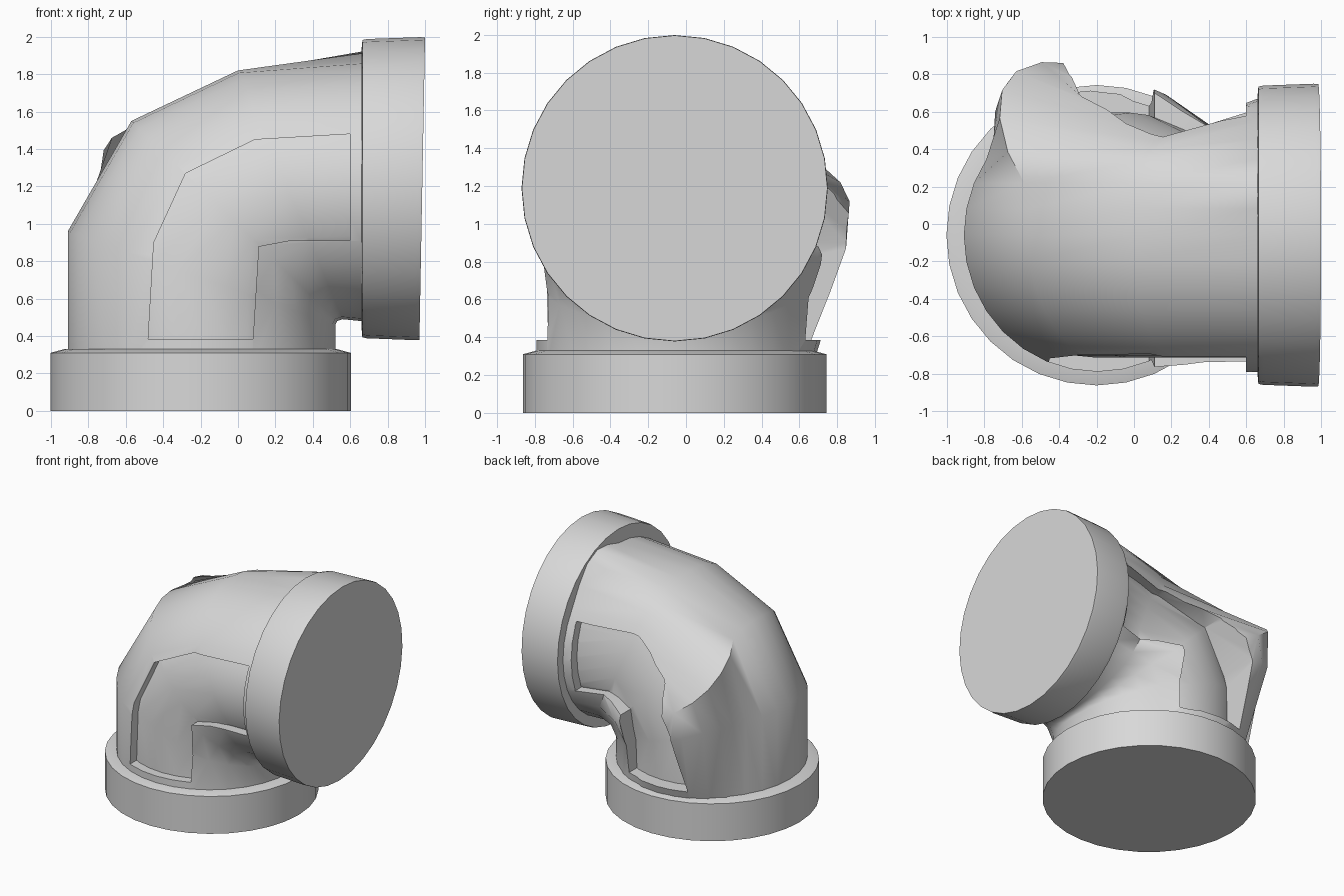
import bpy, bmesh, math
from mathutils import Vector, Matrix

cube = bpy.data.objects.get("Cube")
if cube:
    bpy.data.objects.remove(cube, do_unlink=True)

SIDES = 32
MID_Y = -0.06

grey = bpy.data.materials.new("light_grey")
grey.use_nodes = True
grey.diffuse_color = (0.69, 0.69, 0.69, 1)
grey.node_tree.nodes["Principled BSDF"].inputs["Base Color"].default_value = (0.69, 0.69, 0.69, 1)


def loft(name, rings):
    """Skin closed rings of points and cap both ends."""
    bm = bmesh.new()
    loops = [[bm.verts.new(p) for p in ring] for ring in rings]
    for a, b in zip(loops, loops[1:]):
        for i in range(len(a)):
            j = (i + 1) % len(a)
            bm.faces.new((a[i], a[j], b[j], b[i]))
    bm.faces.new(loops[0])
    bm.faces.new(loops[-1])
    bmesh.ops.recalc_face_normals(bm, faces=bm.faces)
    mesh = bpy.data.meshes.new(name)
    bm.to_mesh(mesh)
    bm.free()
    mesh.materials.append(grey)
    obj = bpy.data.objects.new(name, mesh)
    bpy.context.collection.objects.link(obj)
    return obj


def smooth(obj, angle):
    bpy.ops.object.select_all(action='DESELECT')
    obj.select_set(True)
    bpy.context.view_layer.objects.active = obj
    bpy.ops.object.shade_smooth_by_angle(angle=math.radians(angle))


def subtract(obj, cutter):
    cutter.hide_render = True
    bpy.context.view_layer.objects.active = obj
    mod = obj.modifiers.new("cut", 'BOOLEAN')
    mod.operation = 'DIFFERENCE'
    mod.solver = 'EXACT'
    mod.object = cutter
    bpy.ops.object.modifier_apply(modifier=mod.name)


def collar(name, profile, matrix, lean=0):
    """Turned collar from (radius, height) pairs; lean tips the far end."""
    rings = []
    for r, h in profile:
        ring = []
        for i in range(SIDES):
            t = 2 * math.pi * i / SIDES
            x, y = r * math.cos(t), r * math.sin(t)
            ring.append(matrix @ Vector((x, y, h * (1 - lean * x))))
        rings.append(ring)
    smooth(loft(name, rings), 30)


def hump(deg, peak, spread):
    """Smooth weight: 1 at the peak angle, 0 beyond the spread."""
    d = abs(deg - peak)
    return math.cos(d / spread * math.pi / 2) if d < spread else 0


# Elbow sections: outer point, inner point, back bulge shift, its peak and spread in degrees
SECTIONS = [
    ((-0.91, 0.25), (0.52, 0.25), (0, 0, 0), 78, 45),
    ((-0.91, 0.96), (0.52, 0.46), (-0.22, 0.19, 0.16), 74, 34),
    ((-0.57, 1.55), (0.53, 0.48), (-0.40, 0.21, 0), 66, 48),
    ((0.0, 1.82), (0.56, 0.49), (0, -0.15, 0), 72, 50),
    ((0.66, 1.87), (0.66, 0.48), (0, 0, 0.11), 28, 25),
    ((0.75, 1.87), (0.75, 0.48), (0, 0, 0), 78, 45),
]


def elbow_rings(inset, bulged):
    """Rings of the elbow; inset shrinks it, bulged lists the sections that shift."""
    rings = []
    for k, (outer, inner, shift, peak, spread) in enumerate(SECTIONS):
        a, b = Vector((outer[0], MID_Y, outer[1])), Vector((inner[0], MID_Y, inner[1]))
        arm = (a - b) / 2
        arm *= 1 - inset / arm.length
        ring = []
        for i in range(SIDES):
            deg = 360 * i / SIDES
            t = math.radians(deg)
            p = (a + b) / 2 + arm * math.cos(t)
            p.y += (0.73 - inset) * math.sin(t)
            if k in bulged:
                # The sideways bulge sits a little further round than the outward one
                w, side = hump(deg, peak, spread), hump(deg, peak + 10, spread)
                p += Vector((shift[0] * w, shift[1] * side, shift[2] * w))
            ring.append(p)
        rings.append(ring)
    return rings


elbow = loft("elbow_pipe", elbow_rings(0, (1, 2, 3, 4)))
core = loft("recess_floor_core", elbow_rings(0.075, (3,)))

# L-shaped recess on the front and back, with a floor that follows the pipe
outline = [(-0.48, 0.385), (-0.45, 0.9), (-0.28, 1.27), (0.09, 1.45), (0.6, 1.48),
           (0.6, 0.91), (0.27, 0.91), (0.11, 0.88), (0.08, 0.385)]
for name, near, far in (("front_recess", -0.3, -1.2), ("back_recess", 0.2, 1.2)):
    cutter = loft(name, [[(x, y, z) for x, z in outline] for y in (near, far)])
    subtract(cutter, core)
    subtract(elbow, cutter)
    bpy.data.objects.remove(cutter, do_unlink=True)
bpy.data.objects.remove(core, do_unlink=True)
smooth(elbow, 45)

# Bottom collar
collar("bottom_collar", [(0.803, 0), (0.803, 0.31), (0.73, 0.33)],
       Matrix.Translation((-0.2, MID_Y, 0)))

# Side collar, with its end face leaning slightly
collar("side_collar", [(0.74, 0), (0.795, 0.005), (0.8, 0.03), (0.81, 0.3), (0.808, 0.325)],
       Matrix.Translation((0.66, MID_Y, 1.188)) @ Matrix.Rotation(math.radians(90), 4, 'Y'),
       lean=0.057)
